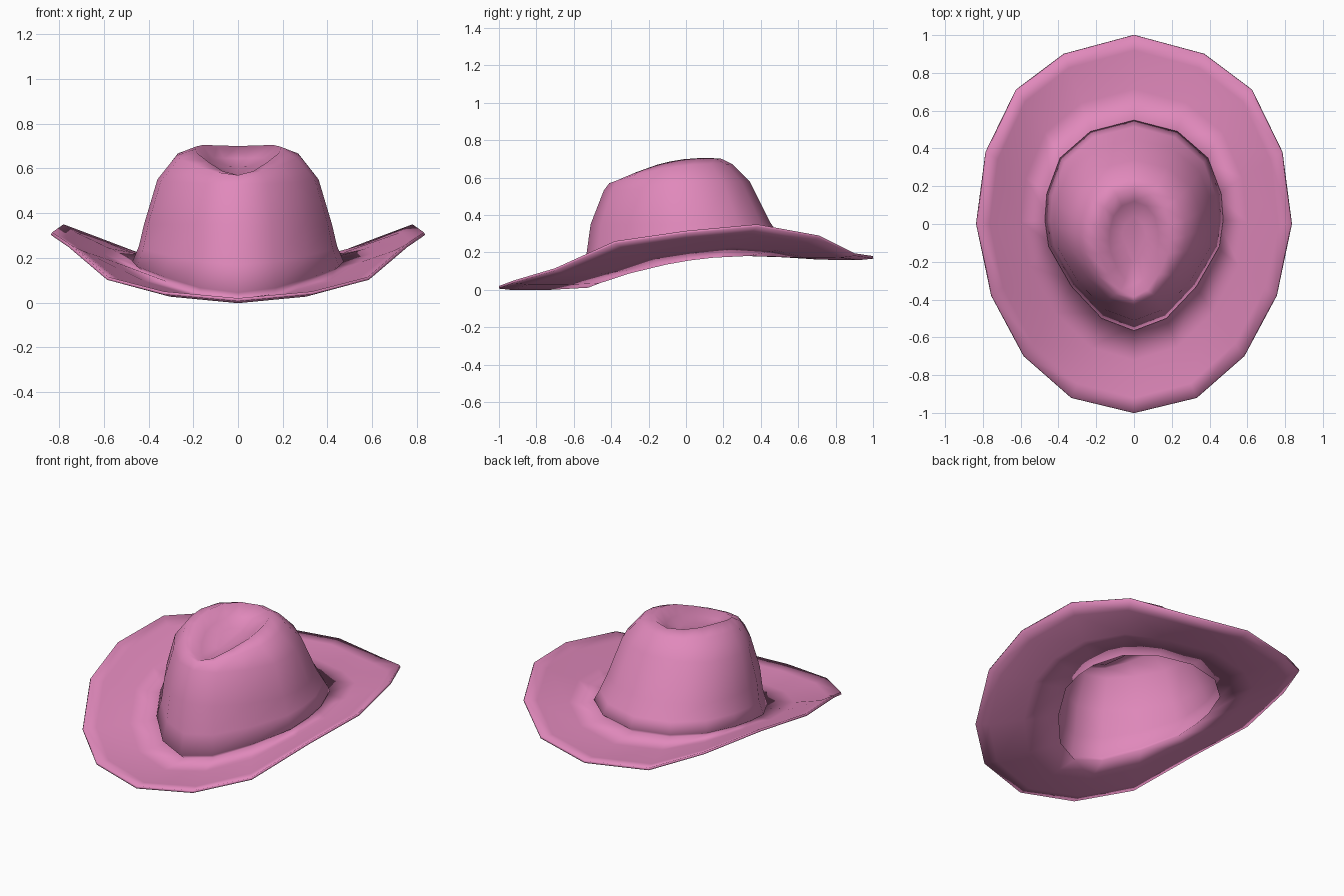
import bpy
import bmesh

cube = bpy.data.objects.get("Cube")
if cube:
    bpy.data.objects.remove(cube, do_unlink=True)

# One felt colour
felt = bpy.data.materials.new("pink_felt")
felt.use_nodes = True
colour = (0.75, 0.25, 0.5, 1)
felt.diffuse_color = colour
felt.node_tree.nodes["Principled BSDF"].inputs["Base Color"].default_value = colour

# Half outlines from back to front: brim edge (x, y, z) and teardrop crown base (x, y)
BRIM = [(0, 1, .18), (.37, .9, .195), (.62, .71, .29), (.78, .38, .35), (.83, 0, .315),
        (.75, -.38, .26), (.58, -.7, .115), (.33, -.92, .05), (0, -1, .02)]
CROWN = [(0, .55), (.23, .49), (.39, .35), (.46, .16), (.47, .02),
         (.45, -.12), (.33, -.33), (.17, -.5), (0, -.565)]


def level(width, back, front, z_back, z_mid, z_front):
    """Half ring: teardrop scaled to the width and depth, heights on a parabola."""
    points = []
    for x, y in CROWN:
        t = (CROWN[0][1] - y) / (CROWN[0][1] - CROWN[-1][1])
        z = (z_back * (1 - t) * (1 - 2 * t) + 4 * z_mid * t * (1 - t)
             + z_front * t * (2 * t - 1))
        points.append((x / .47 * width, back + (front - back) * t, z))
    return points


def blend(a, b, f, sag):
    return [(p[0] + (q[0] - p[0]) * f, p[1] + (q[1] - p[1]) * f,
             p[2] + (q[2] - p[2]) * f - sag) for p, q in zip(a, b)]


def full_ring(bm, half):
    mirrored = [(-x, y, z) for x, y, z in half[-2:0:-1]]
    return [bm.verts.new(p) for p in half + mirrored]


hole = level(.445, .525, -.535, .18, .16, .018)
rings = [
    BRIM,
    blend(hole, BRIM, .83, .008),
    blend(hole, BRIM, .4, .005),
    hole,
    level(.472, .55, -.565, .205, .18, .045),   # flared base
    level(.443, .515, -.535, .27, .25, .17),    # lower wall
    level(.42, .45, -.51, .36, .35, .35),       # wall
    level(.36, .34, -.44, .58, .55, .53),       # shoulder
    level(.275, .25, -.41, .67, .655, .57),     # top edge
    level(.19, .19, -.385, .70, .683, .57),     # crease lip
    level(.13, .12, -.32, .645, .63, .555),     # crease wall
    level(.06, .04, -.2, .61, .605, .57),       # crease floor
]

# Hat shell, brim to crease
bm = bmesh.new()
loops = [full_ring(bm, r) for r in rings]
for outer, inner in zip(loops, loops[1:]):
    n = len(outer)
    for i in range(n):
        j = (i + 1) % n
        bm.faces.new((outer[j], outer[i], inner[i], inner[j]))
bm.faces.new(reversed(loops[-1]))
for face in bm.faces:
    face.smooth = True
bm.normal_update()
if sum(f.normal.z * f.calc_area() for f in bm.faces) < 0:
    bmesh.ops.reverse_faces(bm, faces=bm.faces)

mesh = bpy.data.meshes.new("hat")
bm.to_mesh(mesh)
bm.free()
mesh.materials.append(felt)
hat = bpy.data.objects.new("hat", mesh)
bpy.context.collection.objects.link(hat)

# Felt thickness
shell = hat.modifiers.new("thickness", "SOLIDIFY")
shell.thickness = .014
shell.offset = -1
